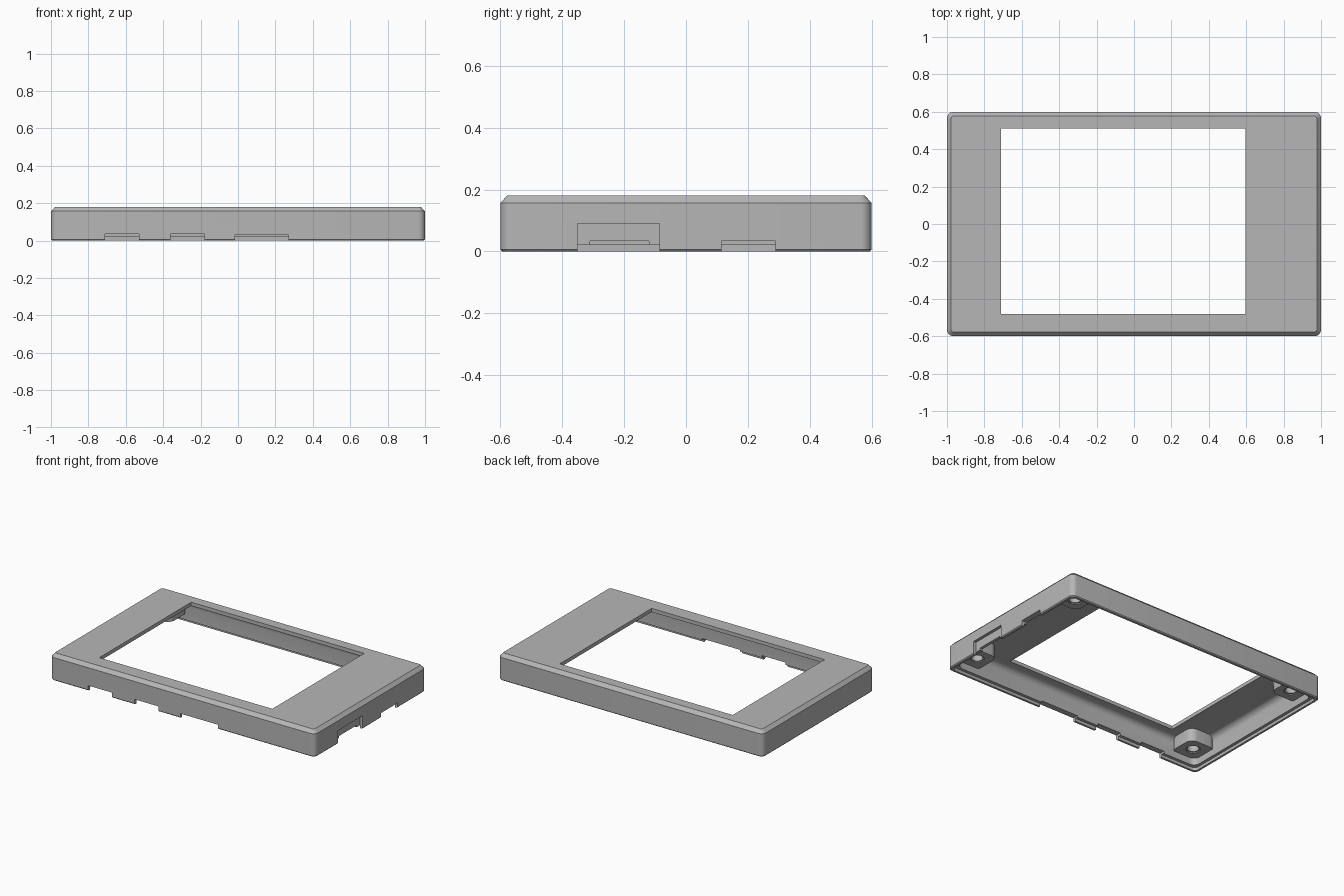
import bpy, bmesh, math

cube = bpy.data.objects.get("Cube")
if cube:
    bpy.data.objects.remove(cube)

grey = bpy.data.materials.new("plain grey")
grey.use_nodes = True
grey.diffuse_color = (0.47, 0.47, 0.47, 1)
grey.node_tree.nodes["Principled BSDF"].inputs["Base Color"].default_value = grey.diffuse_color


def ring(hx, hy, r, cx=0, cy=0, steps=6):
    """Outline of a rounded rectangle."""
    pts = []
    for k, (sx, sy) in enumerate([(1, 1), (-1, 1), (-1, -1), (1, -1)]):
        for i in range(steps + 1):
            a = math.radians(90) * (k + i / steps)
            pts.append((cx + sx * (hx - r) + r * math.cos(a),
                        cy + sy * (hy - r) + r * math.sin(a)))
    return pts


def loft(name, levels):
    """Solid through a stack of (outline, height) levels."""
    bm = bmesh.new()
    rows = [[bm.verts.new((x, y, z)) for x, y in pts] for pts, z in levels]
    for low, high in zip(rows, rows[1:]):
        n = len(low)
        for i in range(n):
            j = (i + 1) % n
            bm.faces.new((low[i], low[j], high[j], high[i]))
    bm.faces.new(rows[0][::-1])
    bm.faces.new(rows[-1])
    bmesh.ops.recalc_face_normals(bm, faces=bm.faces)
    mesh = bpy.data.meshes.new(name)
    bm.to_mesh(mesh)
    bm.free()
    mesh.materials.append(grey)
    obj = bpy.data.objects.new(name, mesh)
    bpy.context.collection.objects.link(obj)
    return obj


def box(name, x0, x1, y0, y1, z0, z1):
    outline = [(x0, y0), (x1, y0), (x1, y1), (x0, y1)]
    return loft(name, [(outline, z0), (outline, z1)])


def cut(obj, cutters):
    """Subtract the cutters, keep the result and drop the cutters."""
    for c in cutters:
        c.hide_render = True
        mod = obj.modifiers.new("cut", "BOOLEAN")
        mod.operation = "DIFFERENCE"
        mod.solver = "EXACT"
        mod.object = c
    graph = bpy.context.evaluated_depsgraph_get()
    obj.data = bpy.data.meshes.new_from_object(obj.evaluated_get(graph))
    obj.modifiers.clear()
    for c in cutters:
        bpy.data.objects.remove(c)


def smooth(obj):
    bpy.ops.object.select_all(action="DESELECT")
    obj.select_set(True)
    bpy.context.view_layer.objects.active = obj
    bpy.ops.object.shade_smooth_by_angle(angle=math.radians(30))


# Outer case with chamfered top edge
case = loft("bezel_case", [
    (ring(0.994, 0.594, 0.03), 0), (ring(1, 0.6, 0.036), 0.006),
    (ring(1, 0.6, 0.036), 0.157), (ring(0.978, 0.578, 0.016), 0.18)])

# Hollow inside: lip step, walls and a filleted ceiling
wall_x, wall_y, ceiling, fillet = 0.96, 0.56, 0.155, 0.04
levels = [(ring(0.98, 0.58, 0.03), -0.02), (ring(0.98, 0.58, 0.03), 0.02),
          (ring(wall_x, wall_y, 0.045), 0.02)]
for i in range(7):
    a = math.radians(90) * i / 6
    inset = fillet * (1 - math.cos(a))
    levels.append((ring(wall_x - inset, wall_y - inset, 0.045 - inset),
                   ceiling - fillet + fillet * math.sin(a)))
cutters = [loft("cavity", levels)]

# Screen window
cutters.append(box("window", -0.71, 0.595, -0.48, 0.51, 0.1, 0.3))

# Front rim notches
for x0, x1, top in [(-0.71, -0.53, 0.035), (-0.36, -0.18, 0.035), (-0.015, 0.27, 0.03)]:
    cutters.append(box("front_notch", x0, x1, -0.7, -0.5, -0.1, top))

# Side rim notches and the shallow socket recess
for y0, y1 in [(-0.31, -0.12), (0.115, 0.29)]:
    cutters.append(box("side_notch", 0.9, 1.1, y0, y1, -0.1, 0.033))
cutters.append(box("socket_recess", 0.98, 1.1, -0.35, -0.085, -0.1, 0.09))
cut(case, cutters)
smooth(case)

# Corner screw posts with blind holes
for sx, side in [(1, "left"), (-1, "right")]:
    for sy, end in [(1, "back"), (-1, "front")]:
        outline = ring(0.1, 0.1, 0.05, sx * 0.88, sy * 0.48)
        post = loft(f"{end}_{side}_screw_post", [(outline, 0.067), (outline, 0.165)])
        holes = [ring(r, r, r - 0.0005, sx * 0.87, sy * 0.47) for r in (0.045, 0.036)]
        cut(post, [loft("screw_hole", [(holes[0], 0.03), (holes[0], 0.073),
                                       (holes[1], 0.073), (holes[1], 0.155)])])
        smooth(post)
